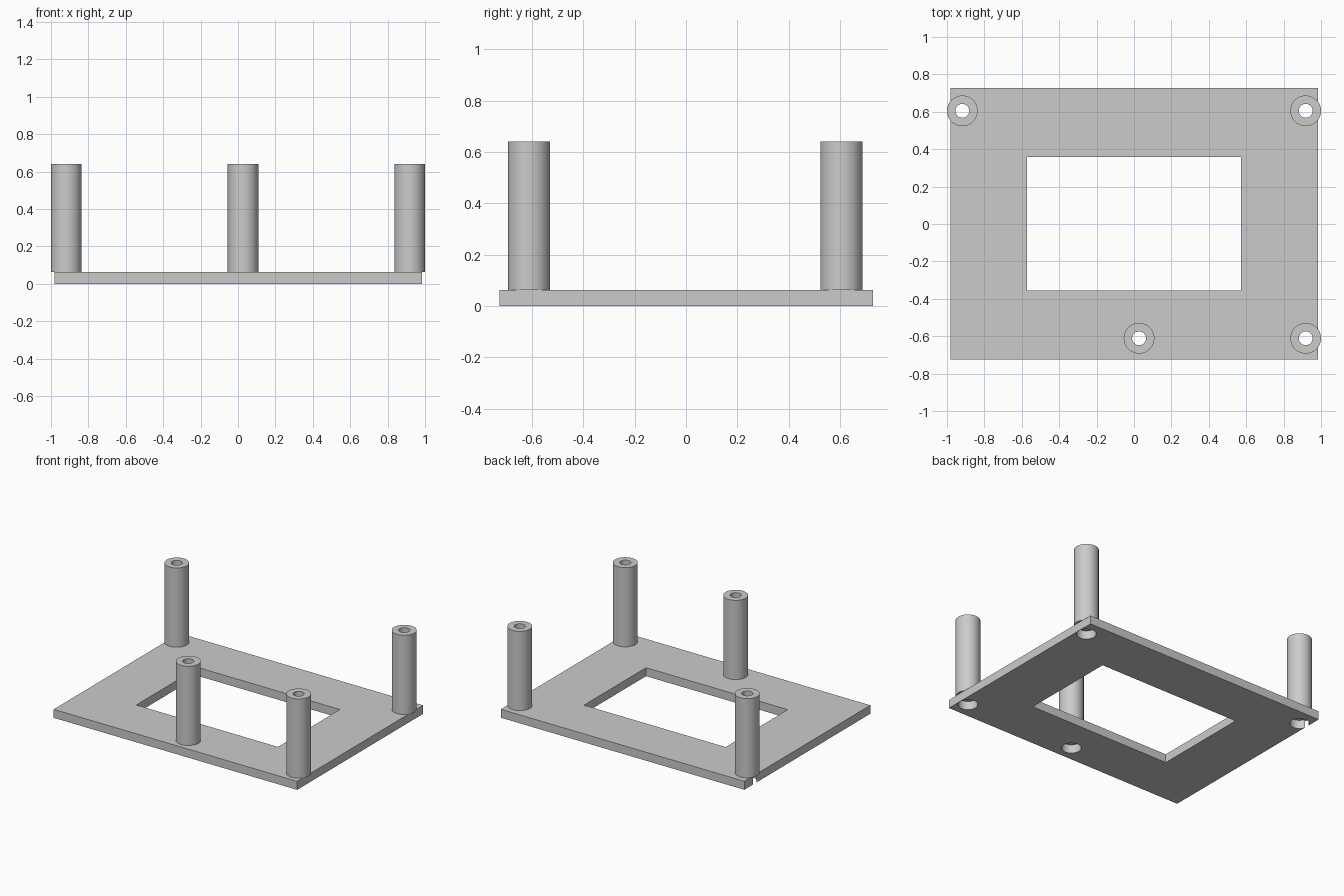
import bpy
from math import radians

cube = bpy.data.objects.get("Cube")
if cube:
    bpy.data.objects.remove(cube, do_unlink=True)

PLATE_TOP, POST_TOP = 0.062, 0.64
POST_R, BORE_R, POCKET_R = 0.082, 0.037, 0.065
POSTS = {
    "back_left": (-0.918, 0.605),
    "back_right": (0.918, 0.605),
    "front_right": (0.918, -0.611),
    "front_middle": (0.027, -0.611),
}

grey = bpy.data.materials.new("light_grey")
grey.use_nodes = True
GREY = (0.6, 0.6, 0.6, 1)
grey.diffuse_color = GREY
grey.node_tree.nodes["Principled BSDF"].inputs["Base Color"].default_value = GREY


def box(name, x0, x1, y0, y1, z0, z1):
    bpy.ops.mesh.primitive_cube_add(
        size=1, location=((x0 + x1) / 2, (y0 + y1) / 2, (z0 + z1) / 2))
    ob = bpy.context.object
    ob.name = name
    ob.scale = (x1 - x0, y1 - y0, z1 - z0)
    bpy.ops.object.transform_apply(location=False, rotation=False, scale=True)
    ob.data.materials.append(grey)
    return ob


def cylinder(name, xy, radius, z0, z1):
    bpy.ops.mesh.primitive_cylinder_add(
        vertices=64, radius=radius, depth=z1 - z0, location=(*xy, (z0 + z1) / 2))
    ob = bpy.context.object
    ob.name = name
    ob.data.materials.append(grey)
    return ob


def cut(target, cutter):
    """Subtract the cutter from the target, then discard it."""
    cutter.hide_render = True
    mod = target.modifiers.new("cut", "BOOLEAN")
    mod.operation, mod.solver, mod.object = "DIFFERENCE", "EXACT", cutter
    bpy.context.view_layer.objects.active = target
    bpy.ops.object.modifier_apply(modifier=mod.name)
    bpy.data.objects.remove(cutter, do_unlink=True)


def smooth(ob):
    bpy.ops.object.select_all(action="DESELECT")
    ob.select_set(True)
    bpy.context.view_layer.objects.active = ob
    bpy.ops.object.shade_smooth_by_angle(angle=radians(30))


# Base plate with a rectangular window
plate = box("base_plate", -0.98, 0.985, -0.725, 0.727, 0, PLATE_TOP)
cut(plate, box("window_cutter", -0.572, 0.572, -0.356, 0.359, -0.1, 0.2))

# Hollow posts, each above a wider screw pocket through the plate
for name, xy in POSTS.items():
    cut(plate, cylinder("pocket_cutter", xy, POCKET_R, -0.1, 0.2))
    post = cylinder(name + "_post", xy, POST_R, PLATE_TOP, POST_TOP)
    cut(post, cylinder("bore_cutter", xy, BORE_R, -0.1, 1))
    smooth(post)
smooth(plate)
